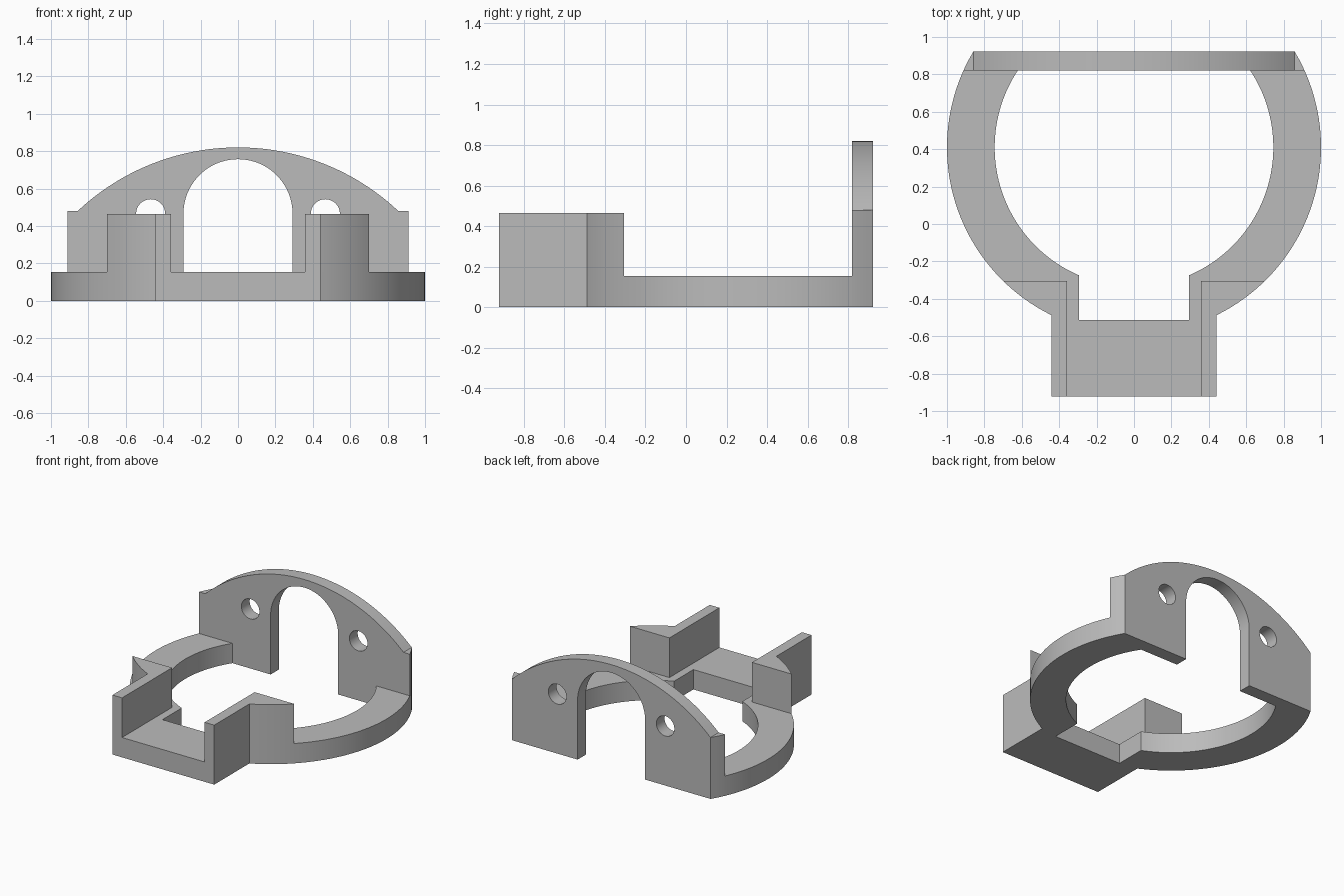
import bpy
import bmesh
from math import sin, cos, asin, acos, pi, radians

if "Cube" in bpy.data.objects:
    bpy.data.objects.remove(bpy.data.objects["Cube"], do_unlink=True)

# Main dimensions
FRONT, BACK = -0.922, 0.922
PLATE_Y = 0.82
RING_Y, R_OUT, R_IN = 0.41, 1.0, 0.745
BASE_H, WALL_H = 0.155, 0.465
TAB_X, WALL_X, GAP_X = 0.44, 0.357, 0.295
WALL_BACK = -0.305

grey = bpy.data.materials.new("grey")
grey.use_nodes = True
colour = (0.5, 0.5, 0.5, 1)
grey.diffuse_color = colour
grey.node_tree.nodes["Principled BSDF"].inputs["Base Color"].default_value = colour


def arc(cx, cy, r, a, b, n=40):
    return [(cx + r * cos(a + (b - a) * i / n), cy + r * sin(a + (b - a) * i / n))
            for i in range(n + 1)]


def mirrored(half):
    return half + [(-x, y) for x, y in reversed(half)]


def prism(name, outline, low, high, upright=False):
    """Extrude an outline along z, or along y when upright."""
    bm = bmesh.new()
    place = (lambda p: (p[0], low, p[1])) if upright else (lambda p: (p[0], p[1], low))
    face = bm.faces.new([bm.verts.new(place(p)) for p in outline])
    new = bmesh.ops.extrude_face_region(bm, geom=[face])["geom"]
    d = high - low
    bmesh.ops.translate(bm, vec=(0, d, 0) if upright else (0, 0, d),
                        verts=[g for g in new if isinstance(g, bmesh.types.BMVert)])
    bmesh.ops.recalc_face_normals(bm, faces=bm.faces)
    mesh = bpy.data.meshes.new(name)
    bm.to_mesh(mesh)
    bm.free()
    mesh.materials.append(grey)
    obj = bpy.data.objects.new(name, mesh)
    bpy.context.collection.objects.link(obj)
    return obj


def activate(obj):
    bpy.ops.object.select_all(action='DESELECT')
    obj.select_set(True)
    bpy.context.view_layer.objects.active = obj


def boolean(obj, cutter, operation):
    activate(obj)
    mod = obj.modifiers.new("cut", 'BOOLEAN')
    mod.object, mod.operation, mod.solver = cutter, operation, 'EXACT'
    bpy.ops.object.modifier_apply(modifier=mod.name)
    bpy.data.objects.remove(cutter, do_unlink=True)


def smooth(obj):
    activate(obj)
    bpy.ops.object.shade_smooth_by_angle(angle=radians(30))


# Open ring with the square front tab and its notch
rise = PLATE_Y - RING_Y
half = [(TAB_X, FRONT)]
half += arc(0, RING_Y, R_OUT, -acos(TAB_X / R_OUT), asin(rise / R_OUT))
half += arc(0, RING_Y, R_IN, asin(rise / R_IN), -acos(GAP_X / R_IN))
half += [(GAP_X, -0.512)]
smooth(prism("ring_base", mirrored(half), 0, BASE_H))

# Side walls on the tab, flaring out to the ring edge
wall = [(WALL_X, FRONT), (TAB_X, FRONT)]
wall += arc(0, RING_Y, R_OUT, -acos(TAB_X / R_OUT), asin((WALL_BACK - RING_Y) / R_OUT), 12)
wall += [(WALL_X, WALL_BACK)]
for name, side in (("left_wall", 1), ("right_wall", -1)):
    smooth(prism(name, [(x * side, y) for x, y in wall], BASE_H, WALL_H))

# Back plate: arched top, shoulders and a round-topped opening
SHOULDER_X, SHOULDER_Z, TOP_Z = 0.857, 0.48, 0.82
sag = TOP_Z - SHOULDER_Z
r_top = (SHOULDER_X ** 2 + sag ** 2) / (2 * sag)
a_top = acos(SHOULDER_X / r_top)
ARCH_R = 0.292
outline = arc(0, TOP_Z - r_top, r_top, a_top, pi - a_top, 48)
outline += [(-1.1, SHOULDER_Z), (-1.1, 0), (-ARCH_R, 0)]
outline += arc(0, 0.465, ARCH_R, pi, 0)
outline += [(ARCH_R, 0), (1.1, 0), (1.1, SHOULDER_Z)]
plate = prism("back_plate", outline, PLATE_Y, BACK, upright=True)

# Trim the plate ends to the ring's outer curve, then drill the screw holes
disc = prism("trim_disc", arc(0, RING_Y, R_OUT, 0, 2 * pi, 128)[:-1], -0.1, 1)
boolean(plate, disc, 'INTERSECT')
for side in (1, -1):
    hole = prism("hole_cutter", arc(side * 0.467, 0.465, 0.078, 0, 2 * pi, 32)[:-1],
                 PLATE_Y - 0.1, BACK + 0.1, upright=True)
    boolean(plate, hole, 'DIFFERENCE')
smooth(plate)
